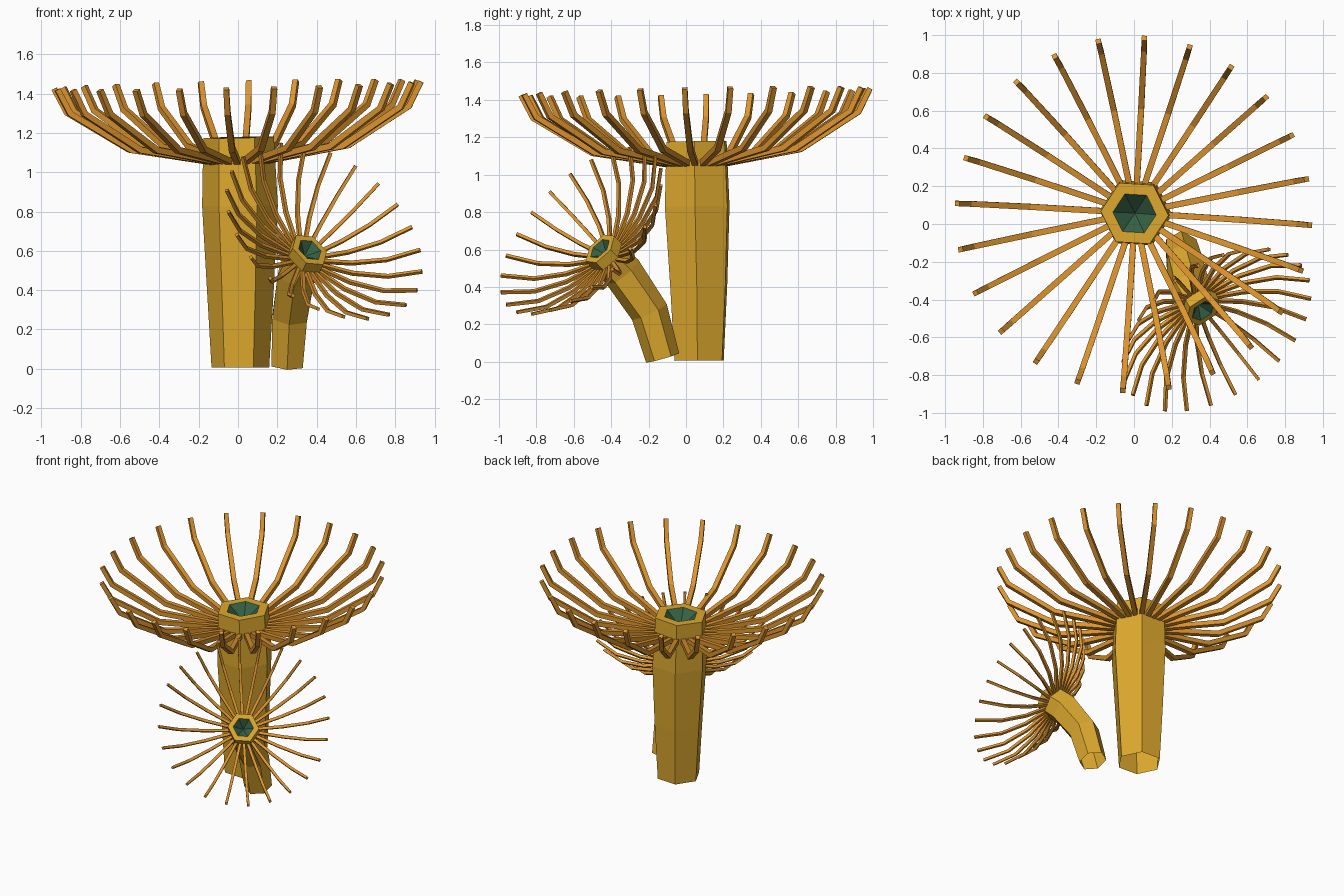
import bpy, bmesh, math
from mathutils import Vector

if "Cube" in bpy.data.objects:
    bpy.data.objects.remove(bpy.data.objects["Cube"])


def material(name, rgb):
    m = bpy.data.materials.new(name)
    m.diffuse_color = (*rgb, 1)
    m.use_nodes = True
    m.node_tree.nodes["Principled BSDF"].inputs["Base Color"].default_value = m.diffuse_color
    return m


OCHRE = material("ochre_stem", (0.73, 0.40, 0.028))
ORANGE = material("orange_tentacle", (0.73, 0.30, 0.028))
GREEN = material("dark_green_mouth", (0.037, 0.12, 0.06))


def finish(bm, name, mats):
    bmesh.ops.recalc_face_normals(bm, faces=bm.faces)
    me = bpy.data.meshes.new(name)
    bm.to_mesh(me)
    bm.free()
    for m in mats:
        me.materials.append(m)
    ob = bpy.data.objects.new(name, me)
    bpy.context.collection.objects.link(ob)


def frame(n, ref):
    """Two axes across direction n, the first along ref."""
    n = n.normalized()
    u = (ref - n * ref.dot(n)).normalized()
    return u, n.cross(u)


def ring(bm, c, n, ref, r, phase):
    u, v = frame(n, ref)
    return [bm.verts.new(c + r * (u * math.cos(a) + v * math.sin(a)))
            for a in (phase + k * math.pi / 3 for k in range(6))]


def bridge(bm, a, b):
    n = len(a)
    return [bm.faces.new((a[i], a[(i + 1) % n], b[(i + 1) % n], b[i])) for i in range(n)]


def polyp(name, path, radii, axis, ref, s, hex_phase, arm_phase, prof):
    pts = [Vector(p) for p in path]
    n, ref = Vector(axis).normalized(), Vector(ref)
    top = pts[-1]

    # hexagonal stem, open underneath, with rim and sunken mouth
    bm = bmesh.new()
    rings = []
    for i, p in enumerate(pts):
        if i == len(pts) - 1:
            t = n
        elif i == 0:
            t = pts[1] - p
        else:
            t = (pts[i + 1] - p).normalized() + (p - pts[i - 1]).normalized()
        rings.append(ring(bm, p, t, ref, radii[i], math.radians(hex_phase)))
    for a, b in zip(rings, rings[1:]):
        bridge(bm, a, b)
    lip = ring(bm, top, n, ref, 0.115 * s, math.radians(hex_phase))
    bridge(bm, rings[-1], lip)
    pit = bm.verts.new(top - n * 0.095 * s)
    for i in range(6):
        bm.faces.new((lip[i], lip[(i + 1) % 6], pit)).material_index = 1
    finish(bm, name + "_stem", [OCHRE, GREEN])

    # crown of bent square tentacles: (radius, height from rim, half width)
    u, v = frame(n, ref)
    bm = bmesh.new()
    for k in range(24):
        a = math.radians(arm_phase + k * 15)
        out = u * math.cos(a) + v * math.sin(a)
        side = n.cross(out)
        c = [top + s * (out * r + n * h) for r, h, w in prof]
        secs = []
        for i, p in enumerate(c):
            t = Vector((0, 0, 0))
            if i > 0:
                t += (p - c[i - 1]).normalized()
            if i < 3:
                t += (c[i + 1] - p).normalized()
            up = t.normalized().cross(side)
            w = prof[i][2] * s
            secs.append([bm.verts.new(p + w * (side * x + up * y))
                         for x, y in ((-1, -1), (1, -1), (1, 1), (-1, 1))])
        for q, r in zip(secs, secs[1:]):
            bridge(bm, q, r)
        bm.faces.new(secs[0])
        bm.faces.new(secs[-1])
    finish(bm, name + "_tentacles", [ORANGE])


# tall upright polyp
polyp("large_polyp",
      [(0.012, 0.07, 0.006), (0.012, 0.068, 0.4), (0.01, 0.06, 0.83), (0.003, 0.056, 1.177)],
      [0.147, 0.17, 0.193, 0.18],
      (-0.021, -0.019, 1), (1, 0, 0), 1.0, -3.5, -3.5,
      [(0.13, -0.124, 0.016), (0.56, -0.05, 0.016), (0.872, 0.142, 0.015), (0.935, 0.266, 0.014)])

# small polyp leaning out to the front right
polyp("small_polyp",
      [(0.25, -0.125, 0.02), (0.264, -0.195, 0.265), (0.298, -0.34, 0.48), (0.365, -0.46, 0.605)],
      [0.092, 0.102, 0.108, 0.104],
      (0.47, -0.645, 0.61), (0.81, 0.59, 0), 0.59, -5, -12.5,
      [(0.13, -0.122, 0.016), (0.45, -0.06, 0.016), (0.73, 0.065, 0.015), (0.955, 0.27, 0.014)])
